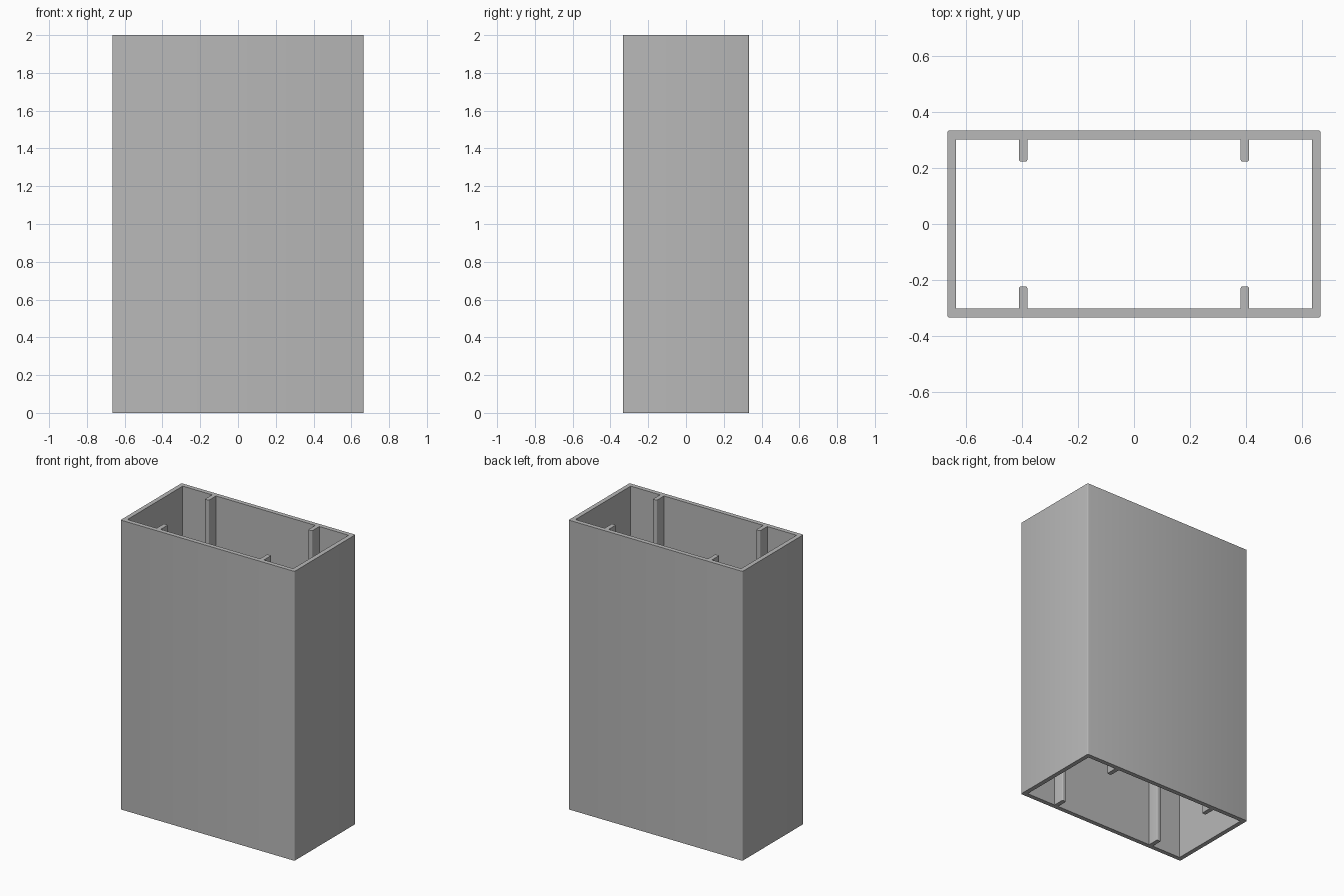
import bpy
import bmesh

cube = bpy.data.objects.get("Cube")
if cube:
    bpy.data.objects.remove(cube, do_unlink=True)

HEIGHT = 2.0
OUT_X, OUT_Y = 0.665, 0.333    # outer half sizes
WALL = 0.031
IN_X, IN_Y = OUT_X - WALL, OUT_Y - WALL
RIB_IN, RIB_OUT, RIB_TIP = 0.38, 0.41, 0.223
ROUND = 0.006

grey = bpy.data.materials.new("plain grey")
grey.use_nodes = True
colour = (0.48, 0.48, 0.48, 1.0)
grey.diffuse_color = colour
grey.node_tree.nodes["Principled BSDF"].inputs["Base Color"].default_value = colour


def mirrored(quarter):
    """Turn the +x +y quarter of an outline into the full closed loop."""
    half = quarter + [(-x, y) for x, y in reversed(quarter)]
    return half + [(-x, -y) for x, y in half]


# Section outlines: outer rectangle and inner opening with its four ribs
outer = mirrored([(OUT_X, OUT_Y)])
inner = mirrored([(IN_X, IN_Y), (RIB_OUT, IN_Y), (RIB_OUT, RIB_TIP),
                  (RIB_IN, RIB_TIP), (RIB_IN, IN_Y)])

# Fill the section between both outlines, then extrude it upward
bm = bmesh.new()
edges = []
for outline in (outer, inner):
    ring = [bm.verts.new((x, y, 0)) for x, y in outline]
    edges += [bm.edges.new((ring[i - 1], ring[i])) for i in range(len(ring))]
bmesh.ops.triangle_fill(bm, edges=edges, use_beauty=True)
section = bmesh.ops.extrude_face_region(bm, geom=bm.faces[:])
top = [g for g in section["geom"] if isinstance(g, bmesh.types.BMVert)]
bmesh.ops.translate(bm, verts=top, vec=(0, 0, HEIGHT))
bmesh.ops.dissolve_limit(bm, angle_limit=0.01, verts=bm.verts[:], edges=bm.edges[:])
bmesh.ops.recalc_face_normals(bm, faces=bm.faces[:])


# Slightly round the outer corners and rib tips
def is_rounded(edge):
    a, b = (v.co for v in edge.verts)
    upright = abs(a.z - b.z) > HEIGHT / 2
    return upright and (abs(a.x) > IN_X + 0.01 or abs(a.y) < RIB_TIP + 0.01)


bmesh.ops.bevel(bm, geom=[e for e in bm.edges if is_rounded(e)], offset=ROUND,
                offset_type='OFFSET', segments=3, profile=0.5, affect='EDGES')
bmesh.ops.triangulate(bm, faces=[f for f in bm.faces if len(f.verts) > 4])

mesh = bpy.data.meshes.new("ribbed_tube")
bm.to_mesh(mesh)
bm.free()
mesh.materials.append(grey)
tube = bpy.data.objects.new("ribbed_tube", mesh)
bpy.context.collection.objects.link(tube)

# Smooth the rounded edges while keeping the ends sharp
bpy.ops.object.select_all(action='DESELECT')
tube.select_set(True)
bpy.context.view_layer.objects.active = tube
bpy.ops.object.shade_smooth_by_angle(angle=0.6)
